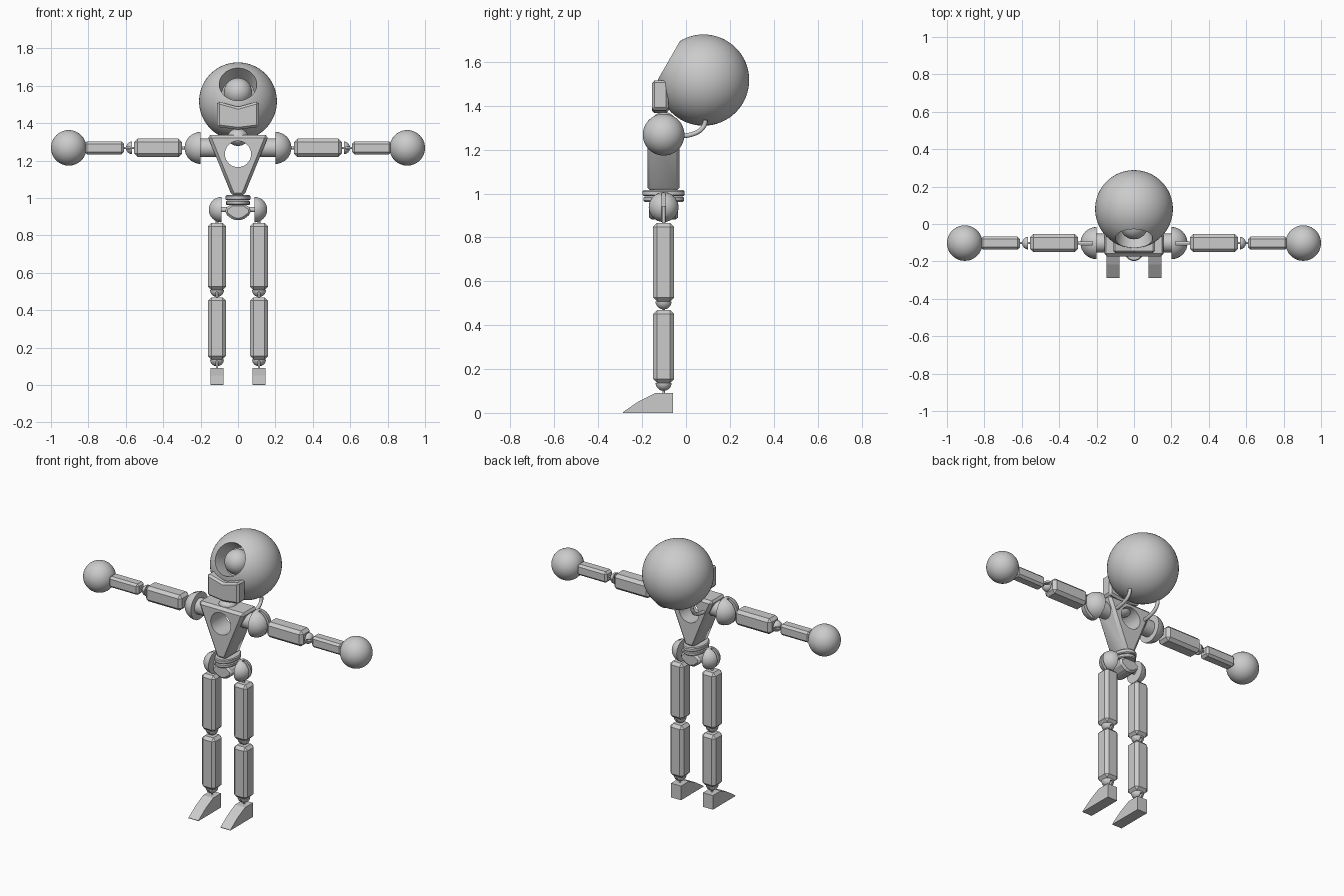
import bpy, bmesh, math
from mathutils import Matrix, Vector

if "Cube" in bpy.data.objects:
    bpy.data.objects.remove(bpy.data.objects["Cube"])

Y = -0.102          # depth of the body's centre plane
ARM_Z = 1.268
LEG_X = 0.1125


def make(name, bm):
    bmesh.ops.recalc_face_normals(bm, faces=bm.faces[:])
    me = bpy.data.meshes.new(name)
    bm.to_mesh(me)
    bm.free()
    ob = bpy.data.objects.new(name, me)
    bpy.context.collection.objects.link(ob)
    return ob


def select(ob):
    bpy.ops.object.select_all(action='DESELECT')
    ob.select_set(True)
    bpy.context.view_layer.objects.active = ob


def smooth(ob):
    select(ob)
    bpy.ops.object.shade_smooth_by_angle(angle=math.radians(35))
    return ob


def bevel(ob, width):
    select(ob)
    m = ob.modifiers.new("bevel", 'BEVEL')
    m.width, m.segments, m.limit_method = width, 1, 'ANGLE'
    bpy.ops.object.modifier_apply(modifier=m.name)
    return ob


def cut(ob, cutter):
    select(ob)
    m = ob.modifiers.new("cut", 'BOOLEAN')
    m.operation, m.solver, m.object = 'DIFFERENCE', 'EXACT', cutter
    bpy.ops.object.modifier_apply(modifier=m.name)
    bpy.data.objects.remove(cutter)
    return ob


def box(name, lo, hi, bev=0):
    bm = bmesh.new()
    lo, hi = Vector(lo), Vector(hi)
    bmesh.ops.create_cube(bm, size=1, matrix=Matrix.Translation((lo + hi) / 2)
                          @ Matrix.Diagonal((*(hi - lo), 1)))
    ob = make(name, bm)
    return bevel(ob, bev) if bev else ob


def ball(name, c, r, scale=(1, 1, 1), seg=48):
    bm = bmesh.new()
    bmesh.ops.create_uvsphere(bm, u_segments=seg, v_segments=seg // 2, radius=r,
                              matrix=Matrix.Translation(c) @ Matrix.Diagonal((*scale, 1)))
    return smooth(make(name, bm))


def rod(name, a, b, r1, r2=None, seg=32, scale=(1, 1, 1)):
    a, b = Vector(a), Vector(b)
    rot = (b - a).to_track_quat('Z', 'Y').to_matrix().to_4x4()
    bm = bmesh.new()
    bmesh.ops.create_cone(bm, cap_ends=True, segments=seg, radius1=r1,
                          radius2=r1 if r2 is None else r2, depth=(b - a).length,
                          matrix=Matrix.Translation((a + b) / 2) @ rot @ Matrix.Diagonal((*scale, 1)))
    return smooth(make(name, bm))


def prism(name, pts, axis, d0, d1, bev=0):
    # extrude a 2D profile: axis 'y' takes (x, z) points, axis 'x' takes (y, z)
    bm = bmesh.new()
    put = (lambda p, d: (p[0], d, p[1])) if axis == 'y' else (lambda p, d: (d, p[0], p[1]))
    f = bm.faces.new([bm.verts.new(put(p, d0)) for p in pts])
    ext = bmesh.ops.extrude_face_region(bm, geom=[f])
    vs = [g for g in ext['geom'] if isinstance(g, bmesh.types.BMVert)]
    bmesh.ops.translate(bm, verts=vs, vec=Vector(put((0, 0), d1 - d0)))
    ob = make(name, bm)
    return bevel(ob, bev) if bev else ob


def cup(name, c, r, rot, slot):
    # hemispherical joint cup, split by a hinge slot
    bm = bmesh.new()
    bmesh.ops.create_uvsphere(bm, u_segments=32, v_segments=16, radius=r)
    res = bmesh.ops.bisect_plane(bm, geom=bm.verts[:] + bm.edges[:] + bm.faces[:], dist=1e-6,
                                 plane_co=(0, 0, 0.0005), plane_no=(0, 0, -1), clear_outer=True)
    bmesh.ops.contextual_create(bm, geom=[e for e in res['geom_cut']
                                          if isinstance(e, bmesh.types.BMEdge)])
    ob = make(name, bm)
    cut(ob, box("slot", (-2 * r, -slot / 2, 0.25 * r), (2 * r, slot / 2, 2 * r)))
    ob.matrix_world = Matrix.Translation(c) @ rot
    return smooth(ob)


# head with a recessed single eye tilted upward
hc = Vector((0, 0.08, 1.517))
look = Vector((0, -0.867, 0.498)).normalized()
head = ball("head", hc, 0.208, seg=64)
cut(head, rod("eye_socket", hc + look * 0.09, hc + look * 0.30, 0.085, 0.1 + 0.02, seg=48))
smooth(head)
ball("eye", hc + look * 0.1, 0.075)

# mouth block and neck
prism("mouth_block", [(-0.112, 1.38), (0, 1.366), (0.112, 1.38), (0.112, 1.518), (0, 1.487),
                      (-0.112, 1.518)], 'y', -0.156, -0.08, 0.012)
ball("neck", (0, Y, 1.325), 0.055, (1, 1, 0.85))

# torso with round opening
torso = prism("torso", [(-0.165, 1.337), (0.165, 1.337), (0.032, 1.01), (-0.032, 1.01)],
              'y', Y - 0.073, Y + 0.073, 0.016)
cut(torso, rod("hole", (0, Y - 0.2, 1.235), (0, Y + 0.2, 1.235), 0.07, seg=48))
smooth(torso)

# waist rings and pelvis
for i, (z0, z1, k) in enumerate([(0.988, 1.015, 1.0), (0.962, 0.986, 0.96)]):
    bevel(rod(f"waist_ring_{i}", (0, Y, z0), (0, Y, z1), 1, seg=40,
              scale=(0.066 * k, 0.096 * k, 1)), 0.005)
prism("pelvis", [(-0.035, 0.968), (0.035, 0.968), (0.068, 0.945), (0.068, 0.915),
                 (0.032, 0.888), (0, 0.878), (-0.032, 0.888), (-0.068, 0.915),
                 (-0.068, 0.945)], 'y', Y - 0.066, Y + 0.066, 0.012)

down = Matrix.Rotation(math.pi, 4, 'X') @ Matrix.Rotation(math.pi / 2, 4, 'Z')
for s, side in ((-1, "right"), (1, "left")):
    out = Matrix.Rotation(s * math.pi / 2, 4, 'Y')
    lx = s * LEG_X

    def span(name, x0, x1, h, bev):
        a, b = sorted((s * x0, s * x1))
        return box(f"{side}_{name}", (a, Y - h, ARM_Z - h), (b, Y + h, ARM_Z + h), bev)

    def xrod(name, x0, x1, z, r):
        return rod(f"{side}_{name}", (s * x0, Y, z), (s * x1, Y, z), r)

    def zrod(name, z0, z1, r):
        return rod(f"{side}_{name}", (lx, Y, z0), (lx, Y, z1), r, seg=16)

    # arm
    xrod("shoulder_peg", 0.10, 0.2, ARM_Z, 0.05)
    cup(f"{side}_shoulder", (s * 0.2, Y, ARM_Z), 0.086, out, 0.018)
    xrod("arm_pin", 0.215, 0.31, ARM_Z, 0.008)
    span("upper_arm", 0.30, 0.555, 0.049, 0.018)
    cup(f"{side}_elbow", (s * 0.565, Y, ARM_Z), 0.034, out @ Matrix.Rotation(math.pi / 2, 4, 'Z'), 0.012)
    xrod("elbow_pin", 0.55, 0.62, ARM_Z, 0.006)
    span("forearm", 0.61, 0.82, 0.035, 0.013)
    ball(f"{side}_hand", (s * 0.905, Y, ARM_Z), 0.095)

    # leg
    xrod("hip_peg", 0.05, 0.095, 0.938, 0.014)
    cup(f"{side}_hip", (s * 0.089, Y, 0.938), 0.068, out, 0.018)
    zrod("hip_pin", 0.855, 0.94, 0.008)
    for name, z0, z1 in (("thigh", 0.508, 0.866), ("shin", 0.137, 0.469)):
        box(f"{side}_{name}", (lx - 0.048, Y - 0.048, z0), (lx + 0.048, Y + 0.048, z1), 0.018)
    for name, z in (("knee", 0.508), ("ankle", 0.137)):
        cup(f"{side}_{name}", (lx, Y, z), 0.037, down, 0.012)
        zrod(name + "_pin", z - 0.06, z + 0.005, 0.006)
    prism(f"{side}_foot", [(-0.06, 0), (-0.06, 0.09), (-0.14, 0.09), (-0.217, 0.052),
                           (-0.288, 0.003), (-0.288, 0)], 'x', lx - 0.035, lx + 0.035)

    # hose from the back of the torso to the head
    cu = bpy.data.curves.new(f"{side}_hose", 'CURVE')
    cu.dimensions, cu.bevel_depth, cu.bevel_resolution = '3D', 0.011, 3
    cu.use_fill_caps = True
    sp = cu.splines.new('BEZIER')
    sp.bezier_points.add(1)
    for p, co, h in zip(sp.bezier_points, ((-0.05, 1.26), (0.088, 1.335)), ((0.075, 0), (0.0, 0.055))):
        p.co = (s * 0.105, *co)
        p.handle_left = (s * 0.105, co[0] - h[0], co[1] - h[1])
        p.handle_right = (s * 0.105, co[0] + h[0], co[1] + h[1])
    bpy.context.collection.objects.link(bpy.data.objects.new(f"{side}_hose", cu))
